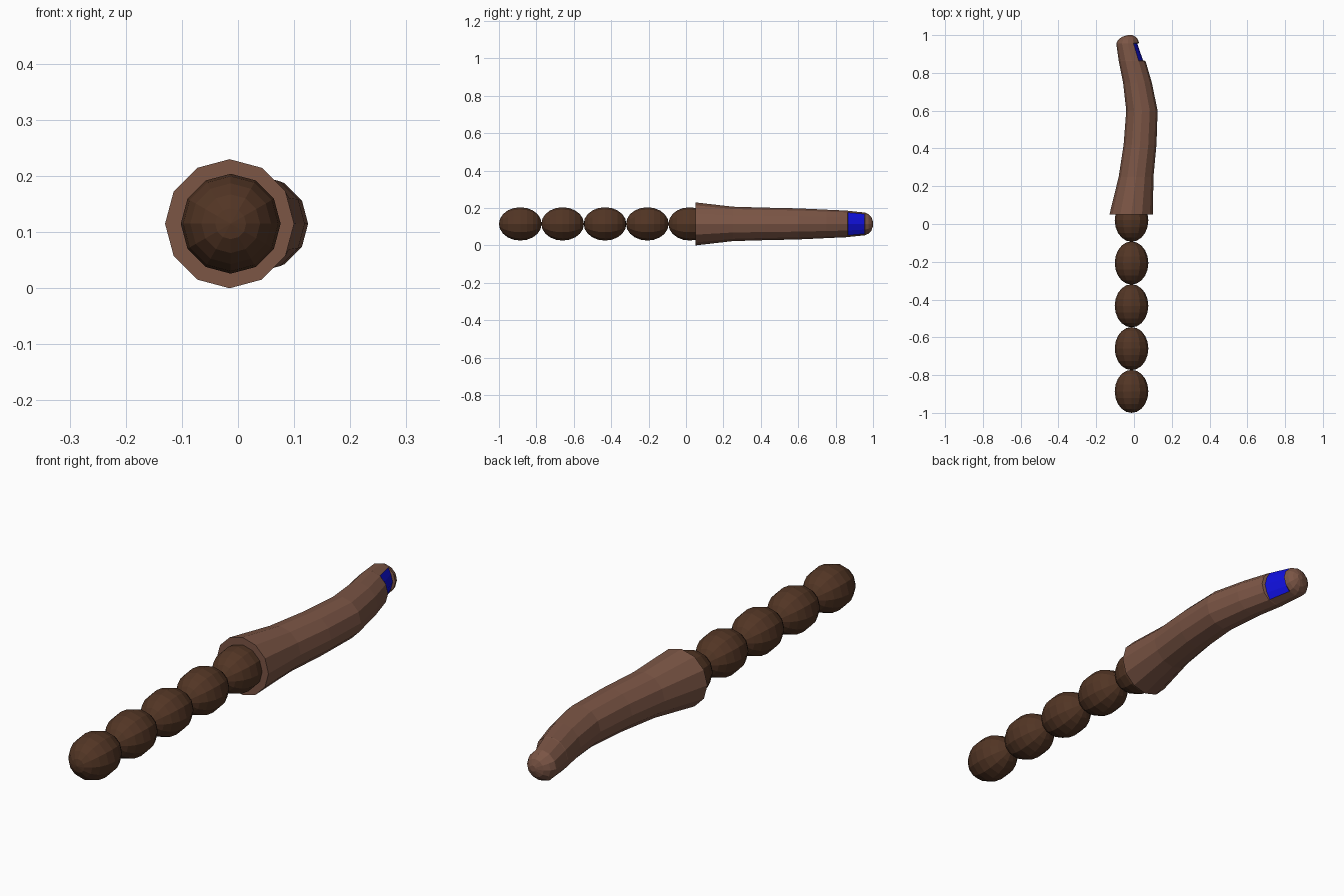
import bpy, bmesh, math
from mathutils import Matrix

if "Cube" in bpy.data.objects:
    bpy.data.objects.remove(bpy.data.objects["Cube"])


def material(name, rgb):
    m = bpy.data.materials.new(name)
    m.diffuse_color = (*rgb, 1)
    m.use_nodes = True
    m.node_tree.nodes["Principled BSDF"].inputs["Base Color"].default_value = m.diffuse_color
    return m


dark = material("dark brown", (0.085, 0.036, 0.018))
tan = material("light brown", (0.2, 0.092, 0.06))
blue = material("blue", (0.005, 0.005, 0.72))
ZC = 0.115


def finish(bm, name, mats):
    bmesh.ops.recalc_face_normals(bm, faces=bm.faces)
    me = bpy.data.meshes.new(name)
    bm.to_mesh(me)
    bm.free()
    for m in mats:
        me.materials.append(m)
    ob = bpy.data.objects.new(name, me)
    bpy.context.collection.objects.link(ob)


# Row of egg-shaped beads, poles along y
for i in range(5):
    bm = bmesh.new()
    bmesh.ops.create_uvsphere(bm, u_segments=12, v_segments=10, radius=1)
    bm.transform(Matrix.Translation((-0.013, -0.886 + 0.2265 * i, ZC))
                 @ Matrix.Diagonal((0.089, 0.114, 0.089, 1))
                 @ Matrix.Rotation(math.pi / 2, 4, 'X'))
    finish(bm, f"bead_{i + 1}", [dark])

# Bent tapering handle: y, centre x, radius, recess depth on the +x side
rings = [(0.05, -0.015, 0.115, 0), (0.25, 0.011, 0.092, 0), (0.42, 0.032, 0.087, 0),
         (0.6, 0.042, 0.083, 0), (0.75, 0.018, 0.076, 0), (0.863, -0.010, 0.071, 0),
         (0.866, -0.011, 0.070, 0.011), (0.955, -0.033, 0.061, 0.011),
         (0.958, -0.033, 0.060, 0), (0.976, -0.031, 0.052, 0),
         (0.991, -0.027, 0.036, 0), (1.0, -0.021, 0.012, 0)]
N = 12
bm = bmesh.new()
loops = []
for y, cx, r, recess in rings:
    loop = []
    for k in range(N):
        a = 2 * math.pi * k / N
        x = cx + r * math.cos(a)
        if math.cos(a) > 0.6:
            x -= recess
        loop.append(bm.verts.new((x, y, ZC + r * math.sin(a))))
    loops.append(loop)
for i in range(len(loops) - 1):
    for k in range(N):
        j = (k + 1) % N
        f = bm.faces.new((loops[i][k], loops[i][j], loops[i + 1][j], loops[i + 1][k]))
        # Blue inlay on the recessed faces near the tip
        if i == 6 and math.cos(2 * math.pi * (k + 0.5) / N) > 0.6:
            f.material_index = 1
bm.faces.new(loops[0])
bm.faces.new(loops[-1])
finish(bm, "curved_handle", [tan, blue])
